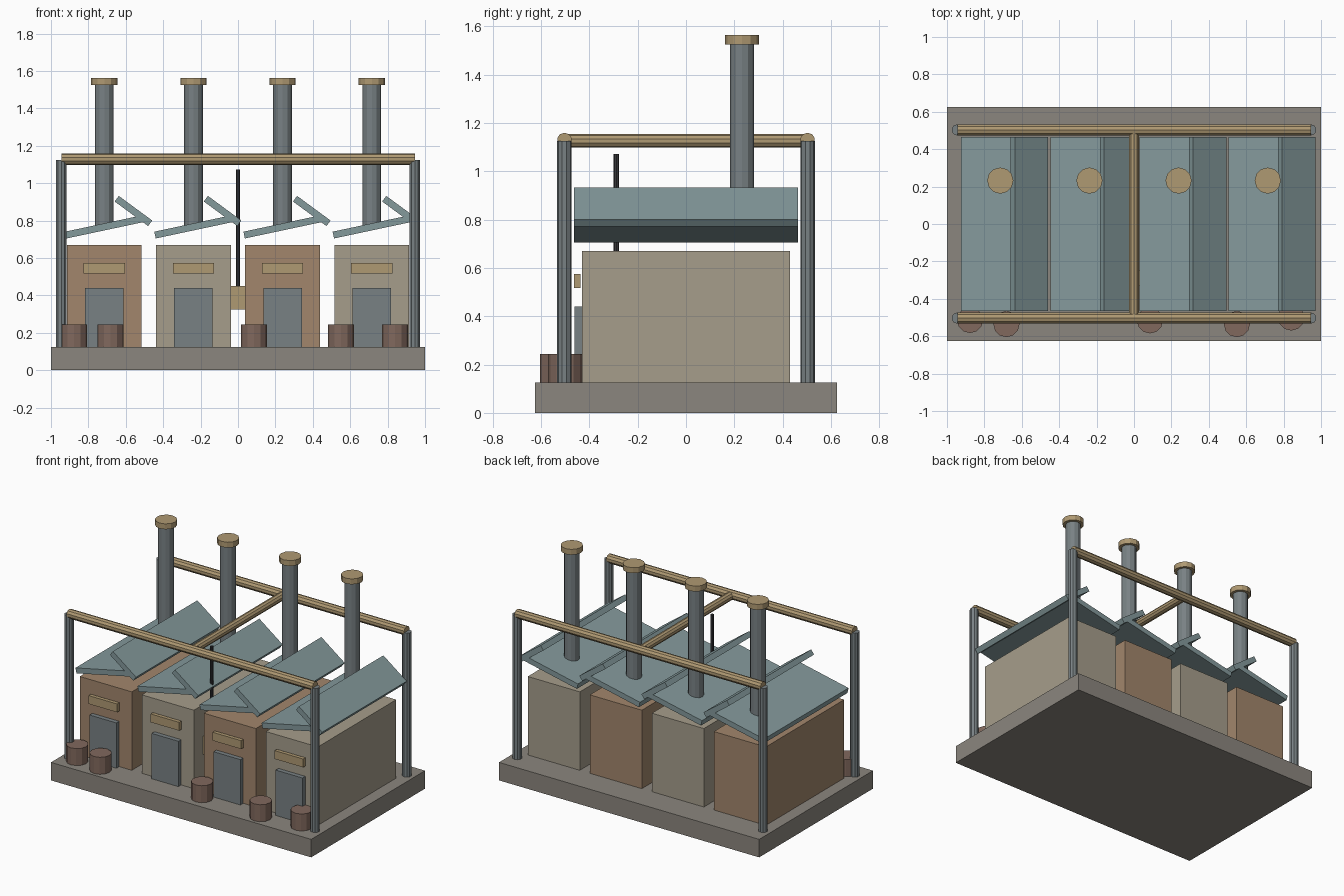
import bpy
import math
from mathutils import Vector

if "Cube" in bpy.data.objects:
    bpy.data.objects.remove(bpy.data.objects["Cube"])


def mat(name, rgb):
    m = bpy.data.materials.new(name)
    m.diffuse_color = (*rgb, 1)
    m.use_nodes = True
    m.node_tree.nodes["Principled BSDF"].inputs["Base Color"].default_value = m.diffuse_color
    return m


STONE = mat("stone", (0.26, 0.24, 0.21))
CLAY = mat("clay", (0.36, 0.24, 0.15))
SAND = mat("sand", (0.38, 0.34, 0.26))
BRASS = mat("brass", (0.43, 0.32, 0.17))
STEEL = mat("steel", (0.19, 0.22, 0.23))
ROOF = mat("roof", (0.23, 0.32, 0.33))
RUST = mat("rust", (0.22, 0.14, 0.11))
DARK = mat("dark", (0.04, 0.04, 0.045))


def finish(name, m):
    o = bpy.context.object
    o.name = name
    o.data.materials.append(m)
    return o


def box(name, loc, size, m, tilt=0):
    bpy.ops.mesh.primitive_cube_add(size=1, location=loc, rotation=(0, tilt, 0))
    bpy.context.object.scale = size
    return finish(name, m)


def rod(name, a, b, r, m, sides=12):
    a, b = Vector(a), Vector(b)
    d = b - a
    bpy.ops.mesh.primitive_cylinder_add(
        vertices=sides, radius=r, depth=d.length, location=(a + b) / 2,
        rotation=d.to_track_quat('Z', 'Y').to_euler())
    return finish(name, m)


# base slab
box("base", (0, 0, 0.0625), (2, 1.25, 0.125), STONE)

# four workshop bays with sawtooth roofs and chimneys
for i in range(4):
    c = -0.715 + i * 0.4767
    n = f"_{i + 1}"
    box("bay" + n, (c, 0, 0.3975), (0.4, 0.86, 0.545), (CLAY, SAND)[i % 2])
    box("door" + n, (c, -0.443, 0.2825), (0.206, 0.036, 0.315), STEEL)
    box("sign" + n, (c, -0.45, 0.545), (0.22, 0.025, 0.058), BRASS)
    box("low_roof" + n, (c, 0, 0.766), (0.42, 0.928, 0.037), ROOF, -math.radians(12))
    box("skylight" + n, (c + 0.156, 0, 0.851), (0.222, 0.928, 0.037), ROOF, math.radians(36.3))
    rod("chimney" + n, (c, 0.232, 0.765), (c, 0.232, 1.53), 0.05, STEEL)
    rod("chimney_cap" + n, (c, 0.232, 1.525), (c, 0.232, 1.563), 0.07, BRASS)

# gantry posts, rails and cross beam
for y, side in ((-0.503, "front"), (0.503, "back")):
    for x, hand in ((-0.945, "left"), (0.945, "right")):
        rod(f"{side}_{hand}_post", (x, y, 0.125), (x, y, 1.125), 0.03, STEEL, 10)
    rod(side + "_rail", (-0.945, y, 1.128), (0.945, y, 1.128), 0.031, BRASS, 10)
rod("cross_beam", (0, -0.49, 1.125), (0, 0.49, 1.125), 0.028, BRASS, 10)

# hoist rod and weight
rod("hoist_rod", (0, -0.288, 0.44), (0, -0.288, 1.072), 0.011, DARK, 8)
box("hoist_weight", (0, -0.288, 0.388), (0.085, 0.085, 0.125), BRASS)

# barrels along the front
for i, (x, y) in enumerate(((-0.877, -0.513), (-0.682, -0.535), (0.085, -0.515),
                            (0.55, -0.535), (0.84, -0.5))):
    rod(f"barrel_{i + 1}", (x, y, 0.125), (x, y, 0.243), 0.07, RUST)
